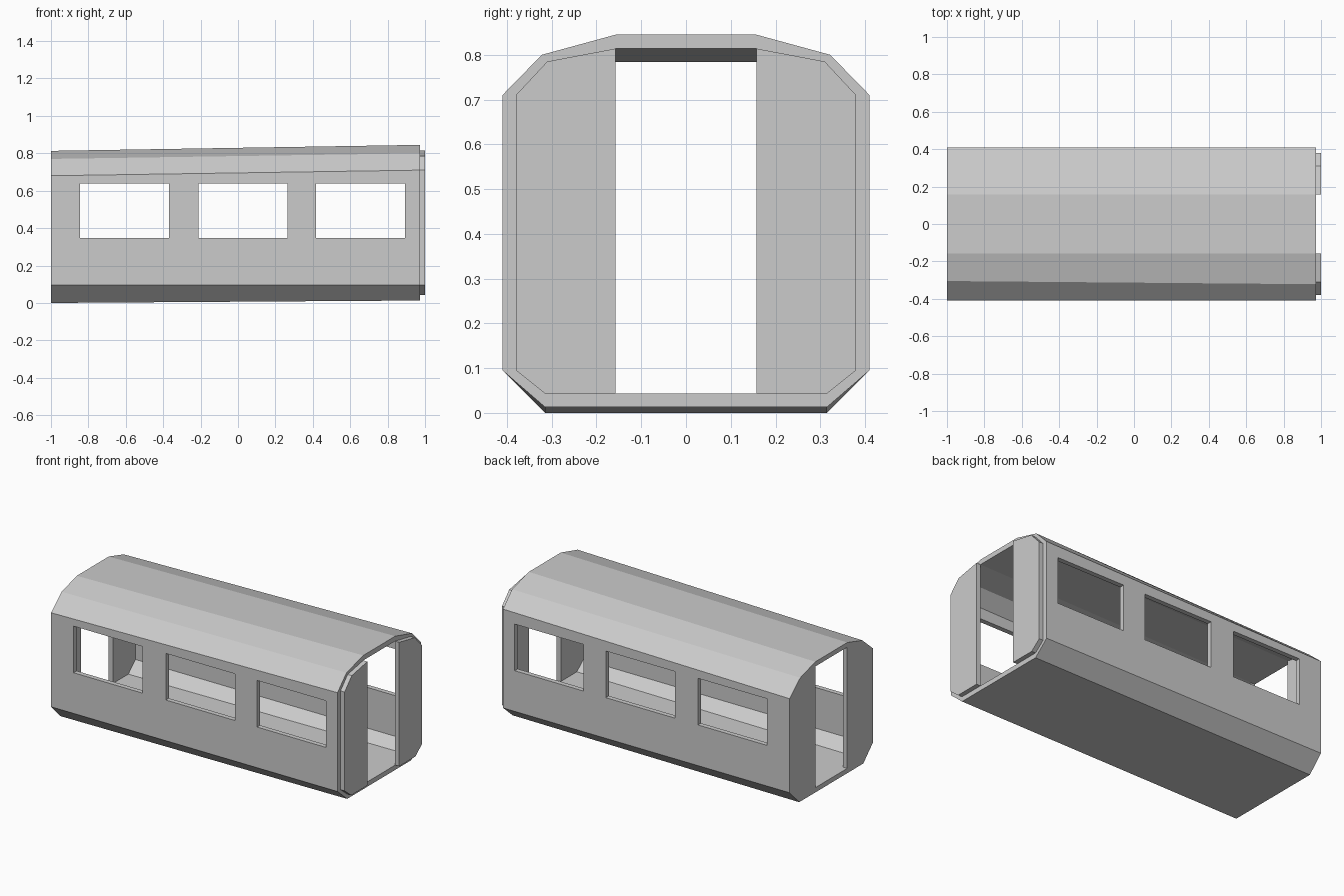
import bpy, bmesh

if "Cube" in bpy.data.objects:
    bpy.data.objects.remove(bpy.data.objects["Cube"])

# Half cross-sections (y, z), bottom to roof, at the left (low) and right (high) ends
OUT_L = [(.315, 0), (.41, .095), (.41, .68), (.305, .77), (.157, .813)]
OUT_R = [(.315, .013), (.41, .095), (.41, .71), (.322, .80), (.157, .845)]
IN_L = [(.31, .03), (.38, .095), (.38, .68), (.295, .752), (.157, .784)]
IN_R = [(.315, .043), (.38, .095), (.38, .71), (.31, .785), (.157, .814)]
X0, X1, DOOR, T = -1.0, 0.972, 0.157, 0.028


def mirrored(half):
    return half + [(-y, z) for y, z in reversed(half)]


def finish(bm, name):
    bmesh.ops.recalc_face_normals(bm, faces=bm.faces)
    me = bpy.data.meshes.new(name)
    bm.to_mesh(me)
    bm.free()
    ob = bpy.data.objects.new(name, me)
    bpy.context.collection.objects.link(ob)
    return ob


def loft(name, sections, tube=False):
    """Bridge (x, profile) rings; close into a tube wall or cap the ends."""
    bm = bmesh.new()
    rings = [[bm.verts.new((x, y, z)) for y, z in prof] for x, prof in sections]
    pairs = list(zip(rings, rings[1:]))
    if tube:
        pairs.append((rings[-1], rings[0]))
    else:
        bm.faces.new(rings[0])
        bm.faces.new(rings[-1])
    for a, b in pairs:
        n = len(a)
        for i in range(n):
            j = (i + 1) % n
            bm.faces.new((a[i], a[j], b[j], b[i]))
    return finish(bm, name)


# Carriage shell: floor, walls and faceted roof as one thick tube
shell = loft("carriage_shell", [(X0, mirrored(OUT_L)), (X1, mirrored(OUT_R)),
                                (X1, mirrored(IN_R)), (X0, mirrored(IN_L))], tube=True)

# Window openings through both side walls
for i, (a, b) in enumerate([(-.845, -.37), (-.21, .265), (.418, .892)]):
    rect = [(-.6, .348), (.6, .348), (.6, .638), (-.6, .638)]
    cutter = loft(f"window_cutter_{i + 1}", [(a, rect), (b, rect)])
    cutter.hide_render = True
    cutter.hide_viewport = False
    cutter.display_type = 'WIRE'
    mod = shell.modifiers.new(f"window_{i + 1}", 'BOOLEAN')
    mod.operation = 'DIFFERENCE'
    mod.solver = 'EXACT'
    mod.object = cutter

# End walls either side of the doorways; the right pair stands proud of the shell
for label, x, half in (("left", X0, IN_L), ("right", X1, IN_R)):
    for side, s in (("front", -1), ("back", 1)):
        prof = [(s * y, z) for y, z in [(DOOR, half[0][1])] + half]
        loft(f"{label}_end_wall_{side}", [(x, prof), (x + T, prof)])
